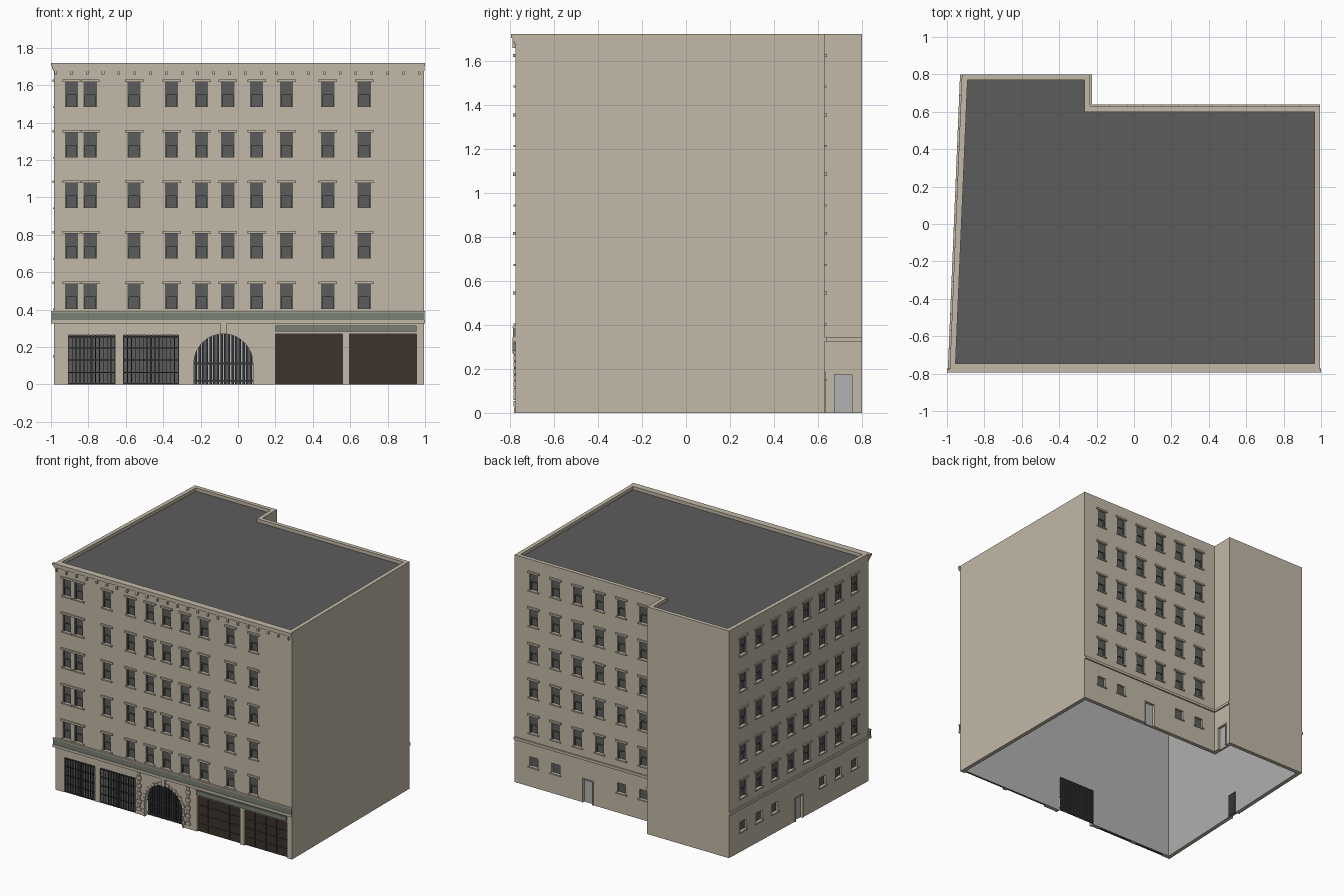
import bpy
import bmesh
from math import pi, cos, sin, atan2, hypot
from mathutils import Matrix, Vector

if "Cube" in bpy.data.objects:
    bpy.data.objects.remove(bpy.data.objects["Cube"], do_unlink=True)


def material(name, color):
    m = bpy.data.materials.new(name)
    m.use_nodes = True
    m.diffuse_color = (*color, 1)
    m.node_tree.nodes["Principled BSDF"].inputs["Base Color"].default_value = (*color, 1)
    return m


STONE = material("beige stone", (0.54, 0.48, 0.385))
SLATE = material("dark slate grey", (0.107, 0.107, 0.11))
IRON = material("black iron", (0.036, 0.038, 0.042))
GREEN = material("grey green", (0.195, 0.216, 0.172))
BROWN = material("dark brown", (0.048, 0.034, 0.027))
PALE = material("light grey", (0.445, 0.445, 0.445))


class Part:
    """Collects boxes, then turns them into one object."""

    def __init__(self):
        self.bm = bmesh.new()

    def box(self, frame, u0, u1, d0, d1, z0, z1):
        # u runs along the wall, d goes into the wall, z is up
        size = Matrix.Diagonal((u1 - u0, d1 - d0, z1 - z0, 1))
        place = Matrix.Translation(((u0 + u1) / 2, (d0 + d1) / 2, (z0 + z1) / 2))
        bmesh.ops.create_cube(self.bm, size=1, matrix=frame @ place @ size)

    def finish(self, name, *mats):
        bmesh.ops.recalc_face_normals(self.bm, faces=self.bm.faces[:])
        mesh = bpy.data.meshes.new(name)
        self.bm.to_mesh(mesh)
        self.bm.free()
        for m in mats:
            mesh.materials.append(m)
        ob = bpy.data.objects.new(name, mesh)
        bpy.context.collection.objects.link(ob)
        return ob


def wall_frame(x, y, angle):
    return Matrix.Translation((x, y, 0)) @ Matrix.Rotation(angle, 4, "Z")


# Plan outline and wall frames
TOP, ROOF = 1.72, 1.695
outer = [(-.985, -.775), (.995, -.775), (.995, .63), (-.235, .63), (-.235, .8), (-.92, .8)]
inner = [(-.954, -.745), (.965, -.745), (.965, .6), (-.265, .6), (-.265, .77), (-.89, .77)]
dx, dy = outer[0][0] - outer[5][0], outer[0][1] - outer[5][1]
side_len = hypot(dx, dy)
FRONT = wall_frame(0, -.775, 0)
BACK = wall_frame(0, .63, pi)
SIDE = wall_frame(-.92, .8, atan2(dy, dx))
NOTCH = wall_frame(-.235, .63, pi / 2)

cutter, glass, trim, iron, doors = Part(), Part(), Part(), Part(), Part()


# Double-hung window with lintel and sill
def window(frame, u, z, w=.035, h=.065, sash=True):
    cutter.box(frame, u - w, u + w, -.03, .022, z - h, z + h)
    glass.box(frame, u - w, u + w, .016, .021, z - h, z + h)
    if sash:
        glass.box(frame, u - w, u + w, .008, .016, z, z + h)
        glass.box(frame, u - w, u + w, .005, .015, z - .005, z + .003)
        for s in (-1, 1):
            c = u + s * (w - .004)
            glass.box(frame, c - .004, c + .004, .006, .016, z - h, z + h)
        trim.box(frame, u - w - .014, u + w + .014, -.01, .004, z + h, z + h + .014)
    trim.box(frame, u - w - .01, u + w + .01, -.008, .004, z - h - .01, z - h)


# Service door with a thin surround
def door(frame, u, w=.04, h=.175):
    cutter.box(frame, u - w, u + w, -.03, .02, -.01, h)
    doors.box(frame, u - w, u + w, .014, .019, 0, h)
    trim.box(frame, u - w - .006, u + w + .006, -.006, .004, h, h + .008)
    for s in (-1, 1):
        c = u + s * (w + .003)
        trim.box(frame, c - .003, c + .003, -.006, .004, 0, h)


front_cols = [-.89, -.79, -.555, -.355, -.195, -.055, .1, .26, .48, .675]
back_cols = [-.835 + .184 * i for i in range(6)]
side_cols = [.16 + .18 * i for i in range(8)]
for row in range(5):
    for frame, cols in ((FRONT, front_cols), (BACK, back_cols), (SIDE, side_cols)):
        for u in cols:
            window(frame, u, .472 + .27 * row)
for frame, cols in ((BACK, back_cols[:2] + back_cols[-2:]), (SIDE, side_cols[:3] + side_cols[-3:])):
    for u in cols:
        window(frame, u, .19, .035, .036, False)
door(BACK, -.38)
door(SIDE, side_len / 2)
door(NOTCH, .085)
# Dark backing of the side door inside the building
iron.box(SIDE, side_len / 2 - .04, side_len / 2 + .04, .032, .037, 0, .175)

# Barred shopfronts
for a, b, bars in ((-.91, -.655, 13), (-.615, -.315, 15)):
    cutter.box(FRONT, a, b, -.03, .024, -.01, .265)
    glass.box(FRONT, a, b, .017, .022, 0, .265)
    for i in range(bars):
        u = a + .003 + (b - a - .006) * i / (bars - 1)
        iron.box(FRONT, u - .002, u + .002, .006, .01, 0, .265)
    for z in (.004, .065, .13, .195, .255):
        iron.box(FRONT, a, b, .003, .008, z - .003, z + .003)
    mid = (a + b) / 2
    iron.box(FRONT, mid - .005, mid + .005, .002, .012, 0, .265)

# Panelled roll-up doors
garage = Part()
for a, b in ((.2, .56), (.595, .955)):
    cutter.box(FRONT, a, b, -.03, .024, -.01, .27)
    garage.box(FRONT, a, b, .014, .022, 0, .27)
    w, h = (b - a) / 4, .27 / 4
    for i in range(4):
        for j in range(4):
            garage.box(FRONT, a + w * i + .005, a + w * (i + 1) - .005, .01, .014,
                       h * j + .004, h * (j + 1) - .004)
garage.finish("garage_doors", BROWN)

# Arched gateway: opening, slats, voussoirs, keystone and quoins
GX, GR, SPRING = -.078, .157, .113
arc = [(GX + GR * cos(pi * i / 24), SPRING + GR * sin(pi * i / 24)) for i in range(25)]
profile = arc + [(GX - GR, -.01), (GX + GR, -.01)]
verts = [cutter.bm.verts.new(FRONT @ Vector((x, -.03, z))) for x, z in profile]
face = cutter.bm.faces.new(verts)
moved = bmesh.ops.extrude_face_region(cutter.bm, geom=[face])["geom"]
bmesh.ops.translate(cutter.bm, vec=(0, .08, 0),
                    verts=[v for v in moved if isinstance(v, bmesh.types.BMVert)])
for i in range(16):
    u = GX - GR + .01 + (2 * GR - .02) * i / 15
    iron.box(FRONT, u - .007, u + .007, .032, .042, 0, .275)
for z in (.02, .113):
    iron.box(FRONT, GX - GR, GX + GR, .028, .032, z - .005, z + .005)
for i in range(17):
    turn = Matrix.Translation((GX, 0, SPRING)) @ Matrix.Rotation(pi / 2 - pi * (i + .5) / 17, 4, "Y")
    trim.box(FRONT @ turn, -.012, .012, -.006, .004, GR, GR + (.024 if i % 2 else .017))
trim.box(FRONT, GX - .016, GX + .016, -.014, .004, GR + SPRING, .325)
for s in (-1, 1):
    for j in range(10):
        lo, hi = sorted((GX + s * (.196 if j % 2 else .188), GX + s * (.216 if j % 2 else .224)))
        trim.box(FRONT, lo, hi, -.008, .004, .03 + .0295 * j, .054 + .0295 * j)
    for j in range(4):
        lo, hi = sorted((GX + s * GR, GX + s * (.178 if j % 2 else .17)))
        trim.box(FRONT, lo, hi, -.006, .004, .0295 * j, .024 + .0295 * j)

# String courses
trim.box(FRONT, -1, 1, -.014, .002, .325, .345)
trim.box(FRONT, -1, 1, -.014, .002, .385, .393)
for frame, a, b in ((BACK, -.995, .235), (SIDE, 0, side_len + .01), (NOTCH, 0, .17)):
    trim.box(frame, a, b, -.01, .002, .325, .345)
sign = Part()
sign.box(FRONT, -.998, .998, -.01, .002, .345, .385)
sign.box(FRONT, .2, .955, -.012, .002, .282, .316)
sign.finish("fascia_bands", GREEN)

# Cornice with brackets
cornice = Part()
cornice.box(FRONT, -1, 1, -.02, .001, 1.703, TOP)
cornice.box(FRONT, -.995, .998, -.014, .001, 1.688, 1.703)
cornice.box(FRONT, -.99, .996, -.006, .001, 1.676, 1.688)
for i in range(24):
    u = -.975 + .0845 * i
    cornice.box(FRONT, u - .007, u + .007, -.013, .001, 1.658, 1.688)
cornice.finish("cornice", STONE)

glass.finish("windows", SLATE)
trim.finish("stone_trim", STONE)
iron.finish("iron_gates", IRON)
doors.finish("service_doors", PALE)

# Hollow wall shell: grey inside below the roof, stone elsewhere
shell = Part()
bm = shell.bm
rings = [[bm.verts.new((x, y, z)) for x, y in pts]
         for pts, z in ((outer, 0), (outer, TOP), (inner, TOP), (inner, ROOF), (inner, 0))]
for r in range(5):
    lower, upper = rings[r], rings[(r + 1) % 5]
    for i in range(6):
        j = (i + 1) % 6
        f = bm.faces.new((lower[i], lower[j], upper[j], upper[i]))
        f.material_index = 1 if r == 3 else 0
walls = shell.finish("walls", STONE, PALE)
holes = cutter.finish("opening_cutter", STONE)
holes.hide_render = True
mod = walls.modifiers.new("openings", "BOOLEAN")
mod.operation, mod.solver, mod.object = "DIFFERENCE", "EXACT", holes
cut = bpy.data.meshes.new_from_object(walls.evaluated_get(bpy.context.evaluated_depsgraph_get()))
walls.modifiers.clear()
walls.data = cut
bpy.data.objects.remove(holes, do_unlink=True)

# Flat roof
roof = Part()
roof.bm.faces.new([roof.bm.verts.new((x, y, ROOF)) for x, y in inner])
roof.finish("roof", SLATE)
